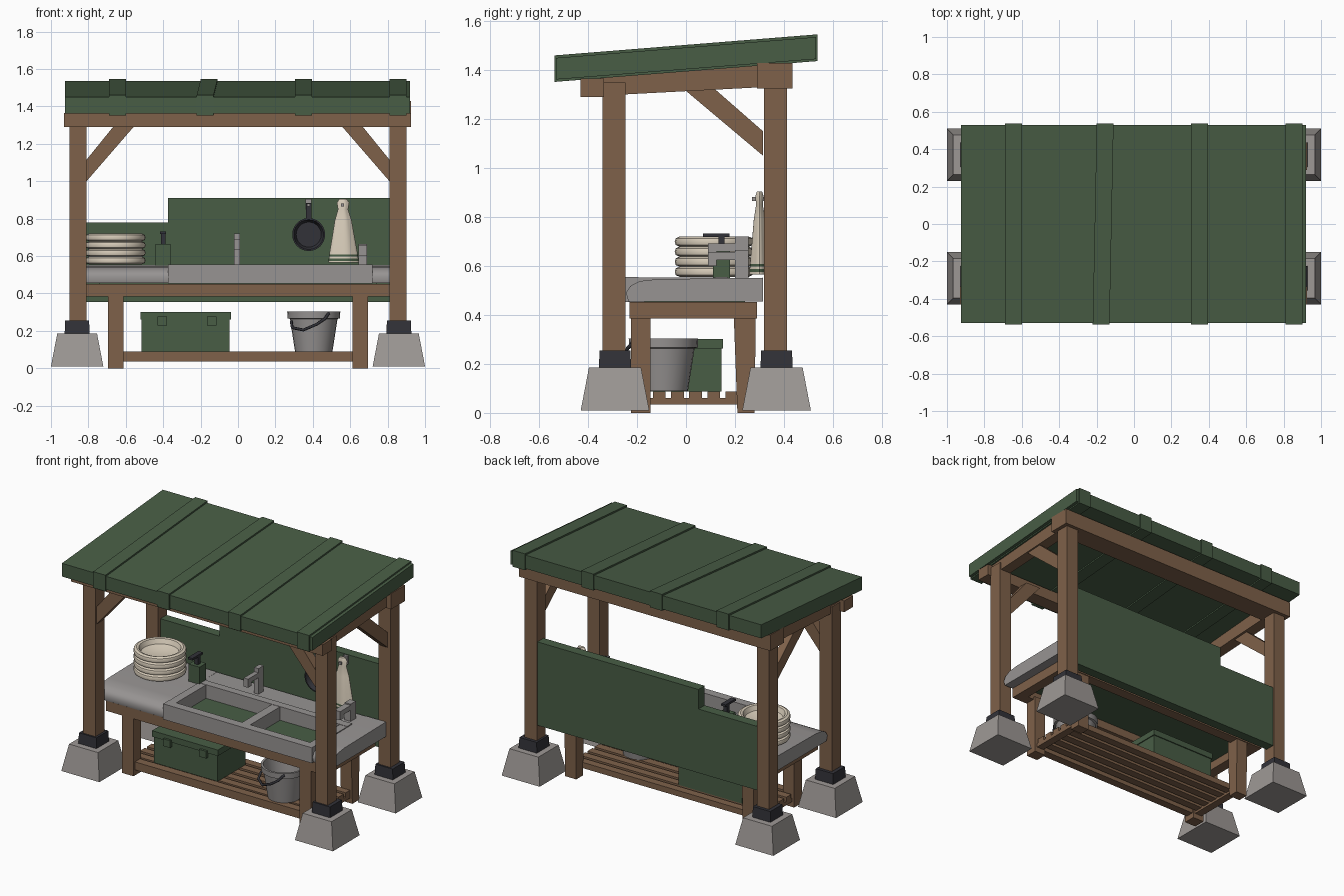
import bpy, bmesh, math
from mathutils import Vector

if "Cube" in bpy.data.objects:
    bpy.data.objects.remove(bpy.data.objects["Cube"])


def material(name, rgb):
    m = bpy.data.materials.new(name)
    m.diffuse_color = (*rgb, 1)
    m.use_nodes = True
    m.node_tree.nodes["Principled BSDF"].inputs["Base Color"].default_value = m.diffuse_color
    return m


GREEN = material("dark_green_paint", (0.065, 0.11, 0.06))
WOOD = material("brown_wood", (0.21, 0.12, 0.068))
STONE = material("grey_concrete", (0.34, 0.315, 0.30))
STEEL = material("grey_steel", (0.31, 0.295, 0.29))
BLACK = material("black_iron", (0.032, 0.032, 0.04))
CREAM = material("cream", (0.70, 0.62, 0.50))


def finish(name, bm, *mats):
    bmesh.ops.recalc_face_normals(bm, faces=bm.faces)
    me = bpy.data.meshes.new(name)
    bm.to_mesh(me)
    bm.free()
    for m in mats:
        me.materials.append(m)
    ob = bpy.data.objects.new(name, me)
    bpy.context.collection.objects.link(ob)
    return ob


def smooth(ob, angle=40):
    bpy.ops.object.select_all(action='DESELECT')
    ob.select_set(True)
    bpy.context.view_layer.objects.active = ob
    bpy.ops.object.shade_smooth_by_angle(angle=math.radians(angle))


def box(name, x, y, z, mat, top=1.0):
    """Box from (min, max) ranges; top scales the upper face."""
    bm = bmesh.new()
    bmesh.ops.create_cube(bm, size=1)
    for v in bm.verts:
        k = top if v.co.z > 0 else 1
        v.co = Vector(((x[0] + x[1]) / 2 + v.co.x * k * (x[1] - x[0]),
                       (y[0] + y[1]) / 2 + v.co.y * k * (y[1] - y[0]),
                       z[0] if v.co.z < 0 else z[1]))
    return finish(name, bm, mat)


def prism(name, pts, axis, a, b, mat):
    """Extrude a profile of (y,z) along x, or (x,z) along y."""
    bm = bmesh.new()
    put = (lambda p, t: (t, p[0], p[1])) if axis == 'x' else (lambda p, t: (p[0], t, p[1]))
    lo = [bm.verts.new(put(p, a)) for p in pts]
    hi = [bm.verts.new(put(p, b)) for p in pts]
    bm.faces.new(lo)
    bm.faces.new(hi)
    for i in range(len(pts)):
        j = (i + 1) % len(pts)
        bm.faces.new((lo[i], lo[j], hi[j], hi[i]))
    return finish(name, bm, mat)


def lathe(name, pts, loc, mats, n=24, sy=1.0, pick=None, fold=0.0):
    """Turn (radius, height) points about z; pick(row) gives the material slot."""
    bm = bmesh.new()
    rings = []
    for r, z in pts:
        if r == 0:
            rings.append([bm.verts.new((0, 0, z))] * n)
            continue
        ring = []
        for i in range(n):
            a = math.tau * i / n
            q = r * (1 + fold * math.cos(5 * a))
            ring.append(bm.verts.new((q * math.cos(a), q * math.sin(a) * sy, z)))
        rings.append(ring)
    for k in range(len(rings) - 1):
        for i in range(n):
            j = (i + 1) % n
            loop = [rings[k][i], rings[k][j], rings[k + 1][j], rings[k + 1][i]]
            f = bm.faces.new(list(dict.fromkeys(loop)))
            f.material_index = pick(k) if pick else 0
    ob = finish(name, bm, *mats)
    ob.location = loc
    smooth(ob)
    return ob


# Footings, post shoes and posts
for sx, side in ((-1, "left"), (1, "right")):
    for cy, end, top in ((-0.29, "front", 1.35), (0.37, "back", 1.42)):
        cx = sx * 0.86
        def sq(c, h): return (c - h, c + h)
        box(f"{end}_{side}_footing", sq(cx, .14), sq(cy, .14), (0.01, 0.185), STONE, 0.76)
        box(f"{end}_{side}_shoe", sq(cx, .067), sq(cy, .066), (0.185, 0.255), BLACK, 0.95)
        box(f"{end}_{side}_post", sq(sx * .855, .045), sq(cy - .005, .047), (0.25, top), WOOD)
    # Sloped side beam and braces
    x0, x1 = sorted((sx * 0.815, sx * 0.89))
    prism(f"{side}_side_beam", [(-.36, 1.295), (.40, 1.335), (.40, 1.43), (-.36, 1.37)], 'x', x0, x1, WOOD)
    prism(f"{side}_side_brace", [(.315, 1.05), (.315, 1.15), (.115, 1.325), (0, 1.315)],
          'x', sx * .83, sx * .88, WOOD)
    prism(f"front_{side}_brace", [(sx * .81, 1.0), (sx * .81, 1.115), (sx * .66, 1.30), (sx * .55, 1.30)],
          'y', -.33, -.27, WOOD)

# Cross beams
box("front_beam", (-.93, .925), (-.43, -.335), (1.29, 1.365), WOOD)
box("back_beam", (-.925, .925), (.29, .435), (1.325, 1.43), WOOD)

# Roof slab with wrapped battens
prism("roof", [(-.53, 1.362), (.53, 1.445), (.53, 1.535), (-.53, 1.45)], 'x', -.925, .92, GREEN)
for i, (x, turn) in enumerate(((-.645, 0), (-.165, -.02), (.35, 0), (.855, 0))):
    b = prism(f"roof_batten_{i + 1}", [(-.537, 1.352), (.537, 1.437), (.537, 1.546), (-.537, 1.46)],
              'x', -.045, .045, GREEN)
    b.location.x = x
    b.rotation_euler.z = turn

# Stepped back panel
prism("back_panel", [(-.81, .355), (.81, .355), (.81, .91), (-.375, .91), (-.375, .78), (-.81, .78)],
      'y', .34, .405, GREEN)

# Table legs, frame and lower shelf
for sx, side in ((-1, "left"), (1, "right")):
    x0, x1 = sorted((sx * .612, sx * .695))
    box(f"front_{side}_leg", (x0, x1), (-.225, -.145), (0, .40), WOOD)
    prism(f"back_{side}_leg", [(.21, 0), (.28, 0), (.285, .40), (.195, .40)], 'x', x0, x1, WOOD)
    e0, e1 = sorted((sx * .74, sx * .81))
    box(f"{side}_table_rail", (e0, e1), (-.23, .29), (.385, .452), WOOD)
    box(f"{side}_shelf_bearer", (x0 + .015, x1 - .015), (-.15, .215), (.035, .06), WOOD)
box("front_table_rail", (-.74, .74), (-.23, -.16), (.385, .452), WOOD)
box("back_table_rail", (-.74, .74), (.22, .29), (.385, .452), WOOD)
box("front_shelf_rail", (-.615, .615), (-.21, -.155), (.037, .09), WOOD)
for i in range(5):
    y = -.135 + i * .074
    box(f"shelf_slat_{i + 1}", (-.68, .68), (y, y + .052), (.05, .088), WOOD)
box("tub_floor", (-.74, .74), (-.17, .24), (.44, .465), GREEN)

# Worktop: drainboard, right end, back ledge
EDGE = [(.315, .455), (.315, .552), (-.12, .546), (-.19, .538), (-.228, .518), (-.245, .49), (-.235, .455)]
smooth(prism("drainboard", EDGE, 'x', -.87, -.375, STEEL), 50)
smooth(prism("right_worktop", EDGE, 'x', .72, .87, STEEL), 50)
box("back_ledge", (-.375, .72), (.17, .315), (.455, .55), STEEL)

# Double sink
box("sink_front", (-.375, .72), (-.252, -.195), (.453, .556), STEEL)
box("sink_back", (-.375, .72), (.12, .172), (.453, .556), STEEL)
for n, a, b in (("left", -.375, -.32), ("divider", .165, .225), ("right", .665, .72)):
    box(f"sink_{n}", (a, b), (-.2, .13), (.453, .554), STEEL)

# Taps
for n, x, w, top, sp in (("tall", -.005, .016, .72, .66), ("short", .667, .022, .665, .625)):
    box(f"{n}_tap_body", (x - w, x + w), (.2, .255), (.55, top), STEEL)
    box(f"{n}_tap_spout", (x - w, x + w), (.09, .21), (sp, sp + .032), STEEL)
    box(f"{n}_tap_tip", (x - w, x + w), (.09, .125), (sp - .025, sp), STEEL)

# Stack of bowls: four rounded bands around a hollow
pts = [(0, .0)]
for i in range(4):
    z = i * .041
    pts += [(.142, z), (.157, z + .007), (.161, z + .02), (.157, z + .034), (.142, z + .041)]
pts += [(.128, .16), (.115, .13), (.06, .115), (0, .113)]
lathe("bowl_stack", pts, (-.655, .115, .556), [CREAM], 28)

# Soap dispenser
box("soap_bottle", (-.44, -.36), (.11, .18), (.55, .665), GREEN)
box("soap_pump_neck", (-.413, -.387), (.132, .158), (.665, .725), BLACK)
box("soap_pump_head", (-.416, -.384), (.07, .178), (.718, .732), BLACK)

# Hanging pan
pan = lathe("pan", [(0, 0), (.072, 0), (.088, .05), (.08, .05), (.067, .012), (0, .012)],
            (.378, .335, .715), [BLACK], 24)
pan.rotation_euler.x = math.pi / 2
box("pan_handle", (.364, .393), (.288, .308), (.79, .885), BLACK)

# Hanging towel with green stripes near the hem
lathe("towel", [(0, .565), (.08, .565), (.08, .575), (.079, .587), (.077, .597), (.076, .608),
                (.06, .7), (.045, .79), (.027, .85), (.033, .885), (.02, .905), (0, .905)],
      (.56, .3, 0), [CREAM, GREEN], 30, 0.5, lambda k: 1 if k in (2, 4) else 0, .06)
for n, x in (("pan", .378), ("towel", .56)):
    box(f"{n}_hook_plate", (x - .016, x + .016), (.325, .345), (.85, .905), STEEL)
    box(f"{n}_hook_peg", (x - .008, x + .008), (.27, .33), (.866, .882), STEEL)

# Storage chest with lid and latches
box("chest_body", (-.515, -.045), (-.15, .145), (.088, .265), GREEN)
box("chest_lid", (-.522, -.038), (-.158, .152), (.262, .302), GREEN)
for i, x in enumerate((-.405, -.14)):
    box(f"chest_latch_{i + 1}", (x - .025, x + .025), (-.172, -.15), (.23, .278), GREEN)

# Bucket with rim and handle
lathe("bucket", [(0, 0), (.1, 0), (.127, .175), (.14, .178), (.142, .215), (.128, .215), (.1, .015), (0, .015)],
      (.405, -.092, .089), [STEEL], 24)
cu = bpy.data.curves.new("bucket_handle", 'CURVE')
cu.dimensions = '3D'
cu.bevel_depth = .008
cu.bevel_resolution = 1
cu.use_fill_caps = True
path = [(.285, -.16, .25), (.29, -.2, .217), (.35, -.243, .205), (.42, -.25, .235),
        (.465, -.238, .265), (.485, -.205, .295)]
s = cu.splines.new('POLY')
s.points.add(len(path) - 1)
for p, c in zip(s.points, path):
    p.co = (*c, 1)
cu.materials.append(BLACK)
ob = bpy.data.objects.new("bucket_handle", cu)
bpy.context.collection.objects.link(ob)
bpy.ops.object.select_all(action='DESELECT')
ob.select_set(True)
bpy.context.view_layer.objects.active = ob
bpy.ops.object.convert(target='MESH')
